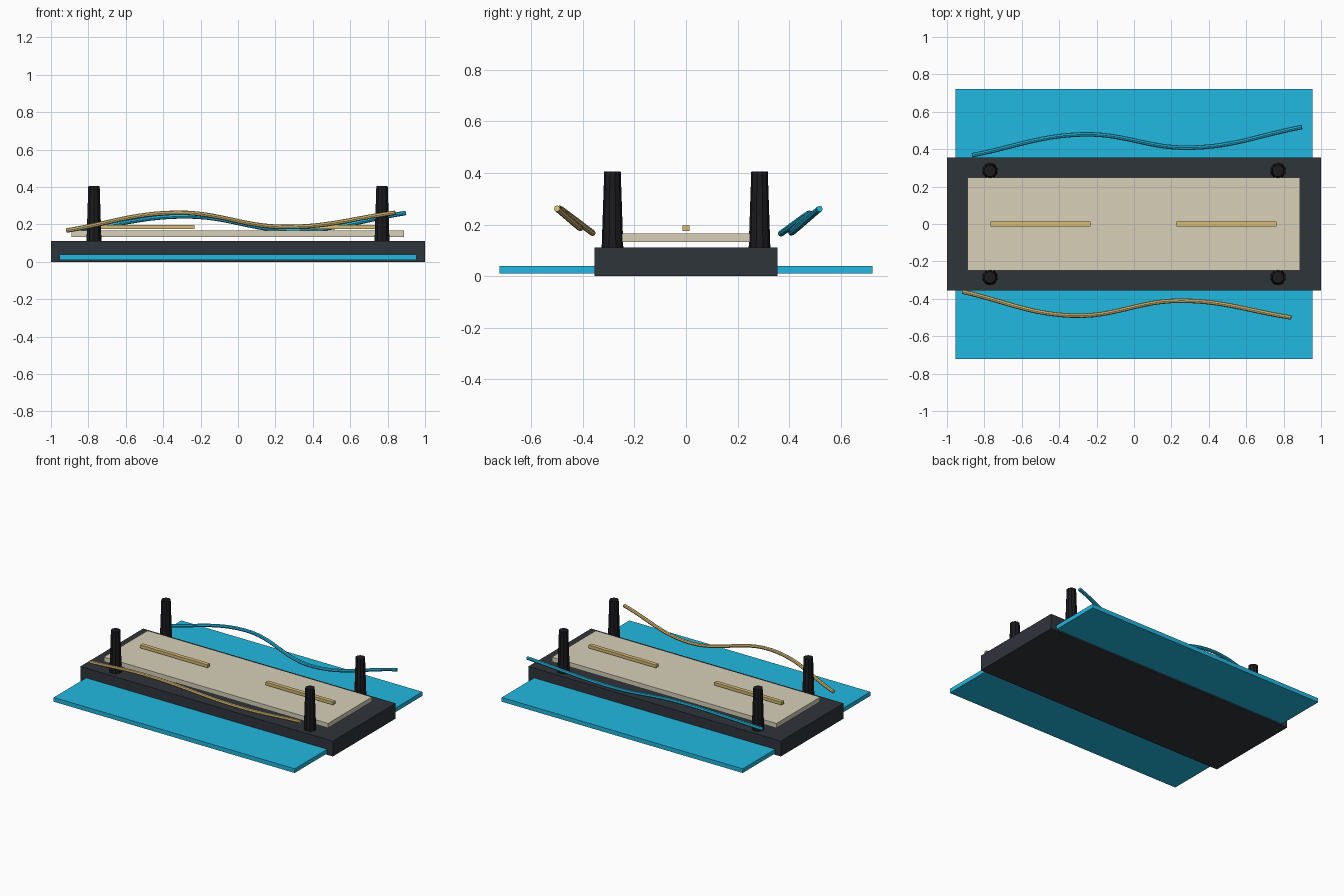
import bpy, bmesh

if "Cube" in bpy.data.objects:
    bpy.data.objects.remove(bpy.data.objects["Cube"])


def material(name, rgb):
    m = bpy.data.materials.new(name)
    m.diffuse_color = (*rgb, 1)
    m.use_nodes = True
    m.node_tree.nodes["Principled BSDF"].inputs["Base Color"].default_value = m.diffuse_color
    return m


DARK = material("charcoal", (0.028, 0.035, 0.044))
BLACK = material("black", (0.011, 0.011, 0.014))
CYAN = material("cyan", (0.015, 0.48, 0.75))
CREAM = material("cream", (0.68, 0.63, 0.48))
GOLD = material("gold", (0.69, 0.51, 0.18))


def box(name, lo, hi, mat):
    mesh = bpy.data.meshes.new(name)
    bm = bmesh.new()
    bmesh.ops.create_cube(bm, size=1)
    for v in bm.verts:
        v.co = [lo[i] if v.co[i] < 0 else hi[i] for i in range(3)]
    bm.to_mesh(mesh)
    bm.free()
    mesh.materials.append(mat)
    obj = bpy.data.objects.new(name, mesh)
    bpy.context.collection.objects.link(obj)
    return obj


def cable(name, points, mat):
    curve = bpy.data.curves.new(name, 'CURVE')
    curve.dimensions = '3D'
    curve.bevel_depth = 0.012
    curve.bevel_resolution = 2
    curve.use_fill_caps = True
    curve.resolution_u = 12
    spline = curve.splines.new('BEZIER')
    spline.bezier_points.add(len(points) - 1)
    for bp, co in zip(spline.bezier_points, points):
        bp.co = co
        bp.handle_left_type = bp.handle_right_type = 'AUTO'
    curve.materials.append(mat)
    obj = bpy.data.objects.new(name, curve)
    bpy.context.collection.objects.link(obj)
    # turn the swept curve into a mesh
    bpy.ops.object.select_all(action='DESELECT')
    bpy.context.view_layer.objects.active = obj
    obj.select_set(True)
    bpy.ops.object.convert(target='MESH')
    bpy.ops.object.shade_smooth_by_angle()


# base block with a wide thin plate running through it
box("base", (-1, -0.355, 0), (1, 0.355, 0.11), DARK)
box("side_plate", (-0.955, -0.722, 0.01), (0.955, 0.722, 0.04), CYAN)

# raised top panel and its two inlay bars
box("top_panel", (-0.89, -0.248, 0.133), (0.888, 0.248, 0.166), CREAM)
for side, x in (("left", -0.5), ("right", 0.495)):
    box(side + "_bar", (x - 0.267, -0.014, 0.175), (x + 0.267, 0.014, 0.196), GOLD)

# tapered corner posts
for sx in (-1, 1):
    for sy in (-1, 1):
        bpy.ops.mesh.primitive_cone_add(vertices=10, radius1=0.042, radius2=0.032,
                                        depth=0.295, location=(sx * 0.77, sy * 0.285, 0.2575))
        post = bpy.context.object
        post.name = "corner_post"
        post.data.materials.append(BLACK)

# wavy cables along both long sides
cable("front_cable", [(-0.917, -0.362, 0.167), (-0.33, -0.49, 0.262),
                      (0.255, -0.41, 0.186), (0.84, -0.5, 0.262)], GOLD)
cable("back_cable", [(-0.865, 0.368, 0.165), (-0.28, 0.479, 0.243),
                     (0.31, 0.408, 0.168), (0.897, 0.518, 0.261)], CYAN)
